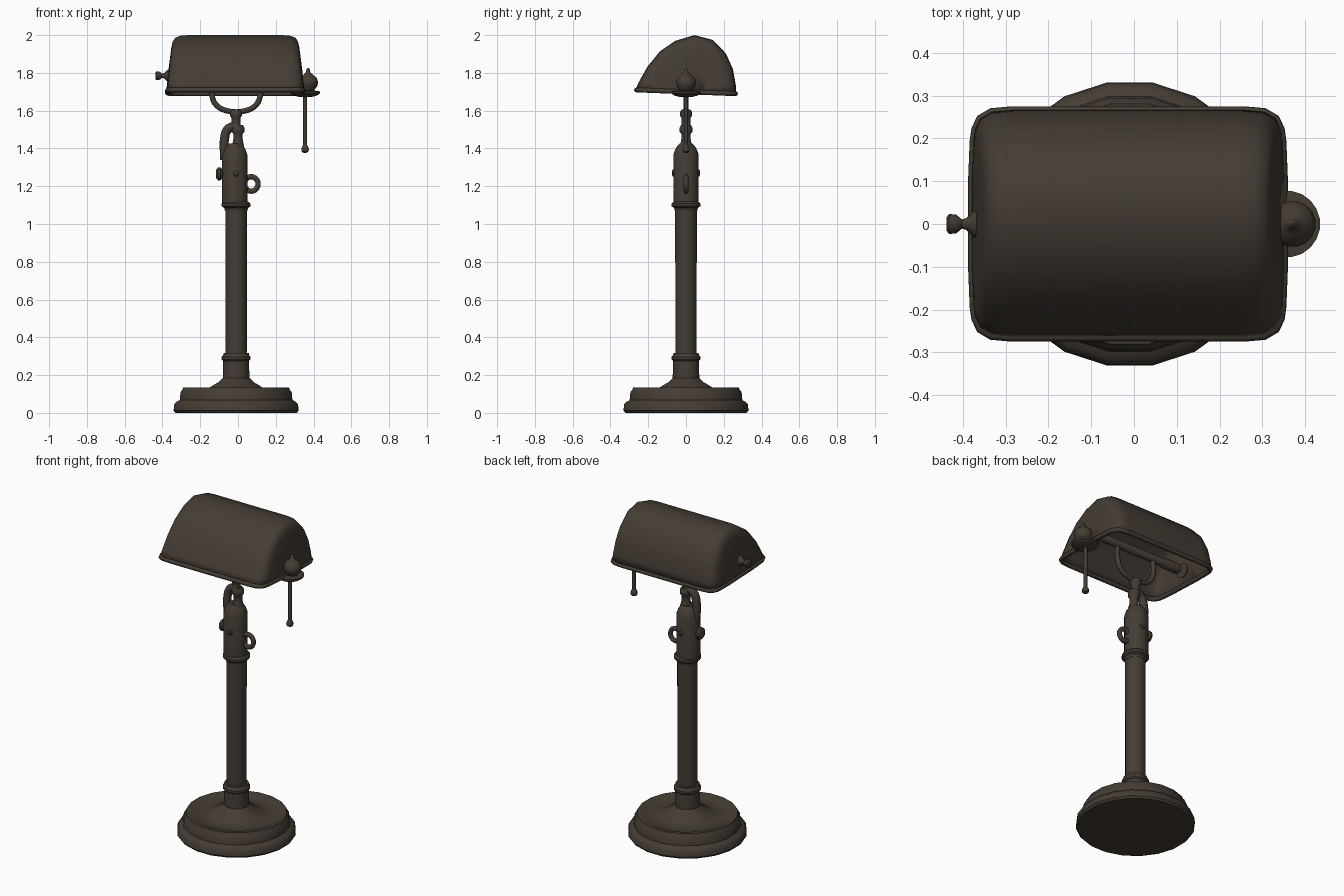
import bpy, bmesh, math
from mathutils import Matrix, Vector

if "Cube" in bpy.data.objects:
    bpy.data.objects.remove(bpy.data.objects["Cube"])

COLOUR = (0.058, 0.046, 0.034, 1)
bronze = bpy.data.materials.new("dark bronze")
bronze.use_nodes = True
bronze.diffuse_color = COLOUR
bsdf = bronze.node_tree.nodes["Principled BSDF"]
bsdf.inputs["Base Color"].default_value = COLOUR
bsdf.inputs["Roughness"].default_value = 0.6

CX = -0.01  # axis of the stand
ALONG_X = Matrix.Rotation(math.pi / 2, 4, "Y")
ALONG_Y = Matrix.Rotation(-math.pi / 2, 4, "X")


def finish(name, mesh, angle=40):
    mesh.materials.clear()
    mesh.materials.append(bronze)
    ob = bpy.data.objects.new(name, mesh)
    bpy.context.collection.objects.link(ob)
    bpy.ops.object.select_all(action="DESELECT")
    ob.select_set(True)
    bpy.context.view_layer.objects.active = ob
    bpy.ops.object.shade_smooth_by_angle(angle=math.radians(angle))
    return ob


def from_bmesh(name, bm, angle=40):
    bmesh.ops.recalc_face_normals(bm, faces=bm.faces)
    mesh = bpy.data.meshes.new(name)
    bm.to_mesh(mesh)
    bm.free()
    return finish(name, mesh, angle)


def bridge(bm, a, b, closed=True):
    n = len(a)
    for i in range(n if closed else n - 1):
        j = (i + 1) % n
        bm.faces.new((a[i], a[j], b[j], b[i]))


def lathe(name, profile, origin, sides=20, turn=None):
    """Revolve (radius, height) points about a local z axis."""
    bm = bmesh.new()
    rings = []
    for r, h in profile:
        angles = [math.tau * (i + 0.5) / sides for i in range(sides)]
        rings.append([bm.verts.new((r * math.cos(a), r * math.sin(a), h)) for a in angles])
    for a, b in zip(rings, rings[1:]):
        bridge(bm, a, b)
    bm.faces.new(rings[0])
    bm.faces.new(rings[-1])
    bm.transform(Matrix.Translation(origin) @ (turn or Matrix()))
    return from_bmesh(name, bm)


def tube(name, points, radius, closed=False, smooth_path=True):
    """Round tube along a path."""
    curve = bpy.data.curves.new(name, "CURVE")
    curve.dimensions = "3D"
    curve.bevel_depth = radius
    curve.bevel_resolution = 2
    curve.use_fill_caps = True
    spline = curve.splines.new("BEZIER" if smooth_path else "POLY")
    if smooth_path:
        spline.resolution_u = 6
        spline.bezier_points.add(len(points) - 1)
        for bp, co in zip(spline.bezier_points, points):
            bp.co = co
            bp.handle_left_type = bp.handle_right_type = "AUTO"
    else:
        spline.points.add(len(points) - 1)
        for sp, co in zip(spline.points, points):
            sp.co = (*co, 1)
    spline.use_cyclic_u = closed
    temp = bpy.data.objects.new(name + "_path", curve)
    mesh = bpy.data.meshes.new_from_object(temp)
    bpy.data.objects.remove(temp)
    return finish(name, mesh, 60)


# Stand: stepped foot with a shallow dished top, collar and column
lathe("base", [(0.325, 0), (0.335, 0.012), (0.332, 0.045), (0.318, 0.06), (0.302, 0.068),
               (0.298, 0.11), (0.288, 0.122), (0.284, 0.135), (0.26, 0.135), (0.235, 0.12),
               (0.15, 0.128), (0.125, 0.145), (0.095, 0.162), (0.072, 0.185)], (CX, 0, 0))
lathe("base_collar", [(0.072, 0.17), (0.069, 0.275), (0.077, 0.283), (0.077, 0.297),
                      (0.069, 0.306), (0.068, 0.316), (0.057, 0.318)], (CX, 0, 0))
lathe("column", [(0.057, 0.3), (0.058, 1.1)], (CX, 0, 0))
lathe("column_ring", [(0.06, 1.07), (0.064, 1.085), (0.077, 1.094), (0.077, 1.108),
                      (0.066, 1.118)], (CX, 0, 0))

# Sleeve, tapered neck and fittings
lathe("sleeve", [(0.068, 1.11), (0.068, 1.365), (0.058, 1.395), (0.045, 1.415),
                 (0.034, 1.425)], (CX - 0.007, 0, 0))
lathe("neck", [(0.034, 1.41), (0.026, 1.44), (0.024, 1.475), (0.035, 1.49),
               (0.035, 1.51), (0.026, 1.525)], (0.0, 0, 0), 16)
tube("side_arm", [(-0.07, 0, 1.34), (-0.07, 0, 1.46), (-0.055, 0, 1.5), (-0.012, 0, 1.522)], 0.024)
lathe("clamp_knob", [(0.02, 0), (0.034, 0.01), (0.036, 0.024), (0.024, 0.034), (0.02, 0.07)],
      (-0.117, 0, 1.265), 16, ALONG_X)
lathe("pivot_pin", [(0.012, -0.075), (0.018, -0.07), (0.018, 0.07), (0.012, 0.075)],
      (CX, 0, 1.27), 12, ALONG_Y)
tube("handle_ring", [(0.07 + 0.036 * math.cos(math.tau * i / 12), 0,
                      1.212 + 0.038 * math.sin(math.tau * i / 12)) for i in range(12)],
     0.014, closed=True)
lathe("stem", [(0.028, 1.51), (0.024, 1.53), (0.024, 1.56), (0.033, 1.575), (0.033, 1.592),
               (0.024, 1.605)], (CX - 0.001, 0, 0), 16)

# U-shaped yoke carrying the shade
yoke = [(-0.128, 1.79), (-0.128, 1.68), (-0.105, 1.63), (-0.05, 1.6)]
yoke_path = [(CX + x, 0, z) for x, z in yoke] + [(CX - x, 0, z) for x, z in reversed(yoke)]
tube("yoke", [(x, y, z) for x, y, z in yoke_path], 0.0145)

# Shade: rounded barrel section lofted along x, open below
section = [(-0.262, 1.71), (-0.245, 1.75), (-0.2, 1.83), (-0.135, 1.91), (-0.055, 1.965),
           (0.045, 1.995), (0.14, 1.97), (0.207, 1.9), (0.243, 1.82), (0.258, 1.74), (0.262, 1.69)]
SHADE_X = -0.014


def rim_z(y):
    return 1.7 - 0.038 * y


def section_ring(u, wide, high):
    ring = []
    for y, z in section:
        up = (z - rim_z(y)) * high
        yy = y * wide
        x = SHADE_X + u * (0.357 - 0.1 * up)
        ring.append(Vector((x, yy, rim_z(yy) + up)))
    return ring


half = [(0.76, 1, 1), (0.89, 0.985, 0.988), (0.96, 0.93, 0.955), (0.99, 0.84, 0.89),
        (1.0, 0.74, 0.8), (1.01, 0.4, 0.45)]
stations = [(-u, w, h) for u, w, h in reversed(half)] + half
bm = bmesh.new()
rings = [[bm.verts.new(p) for p in section_ring(*s)] for s in stations]
for a, b in zip(rings, rings[1:]):
    bridge(bm, a, b, closed=False)
bm.faces.new(rings[0])
bm.faces.new(rings[-1])
shade = from_bmesh("shade", bm, 50)
shell = shade.modifiers.new("shell", "SOLIDIFY")
shell.thickness = 0.01
shell.offset = 0

# Rolled lip around the opening
rim = [section_ring(*s)[0] for s in stations] + [section_ring(*s)[-1] for s in reversed(stations)]
tube("shade_rim", rim, 0.013, closed=True, smooth_path=False)

# Bulb and socket inside the shade
lathe("lamp_tube", [(0.02, -0.33), (0.03, -0.32), (0.03, -0.22), (0.024, -0.2), (0.024, 0.24),
                    (0.015, 0.26)], (0, 0, 1.785), 16, ALONG_X)

# Turned finial on the right end
lathe("end_finial", [(0.016, -0.438), (0.024, -0.432), (0.022, -0.415), (0.011, -0.402),
                     (0.014, -0.392), (0.03, -0.375), (0.045, -0.35)], (0, 0, 1.785), 16, ALONG_X)

# Saucer, onion knob and pull on the left end
lathe("switch_saucer", [(0.03, 1.672), (0.062, 1.68), (0.077, 1.69), (0.078, 1.702),
                        (0.05, 1.706)], (0.357, 0, 0))
lathe("switch_knob", [(0.03, 1.7), (0.036, 1.712), (0.05, 1.73), (0.054, 1.752), (0.046, 1.775),
                      (0.026, 1.79), (0.013, 1.802), (0.009, 1.82), (0.002, 1.826)],
      (0.371, 0, 0), 16)
lathe("pull_rod", [(0.011, 1.41), (0.011, 1.69)], (0.355, 0, 0), 10)
lathe("pull_bob", [(0.008, 1.377), (0.018, 1.383), (0.021, 1.395), (0.017, 1.408),
                   (0.01, 1.42)], (0.355, 0, 0), 12)
